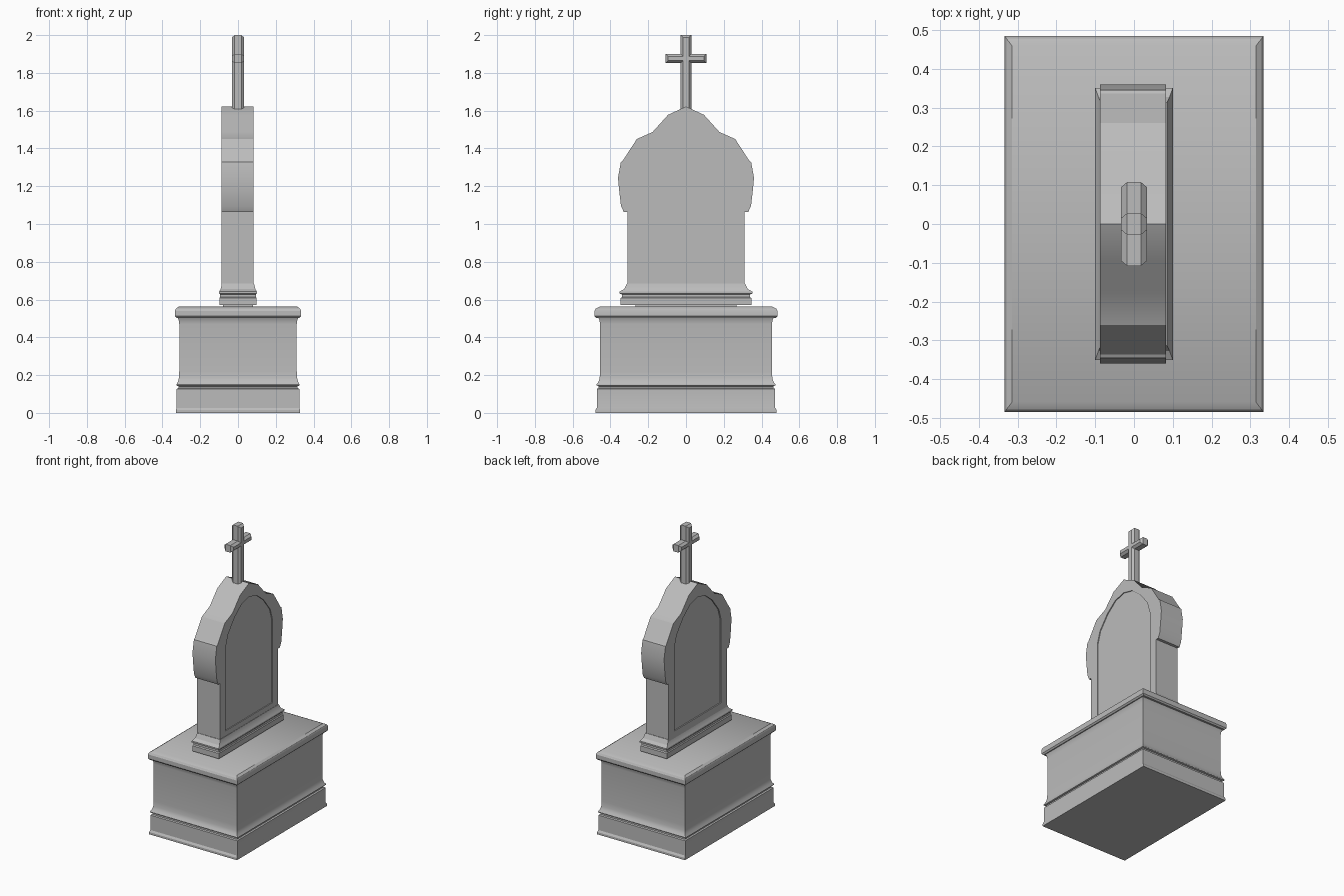
import bpy
import bmesh

old = bpy.data.objects.get("Cube")
if old:
    bpy.data.objects.remove(old, do_unlink=True)

stone = bpy.data.materials.new("grey stone")
stone.use_nodes = True
GREY = (0.5, 0.5, 0.5, 1)
stone.diffuse_color = GREY
stone.node_tree.nodes["Principled BSDF"].inputs["Base Color"].default_value = GREY


def loft(name, rings):
    """Skin a list of equal-length point rings and cap both ends."""
    bm = bmesh.new()
    loops = [[bm.verts.new(p) for p in ring] for ring in rings]
    for a, b in zip(loops, loops[1:]):
        for i in range(len(a)):
            j = (i + 1) % len(a)
            bm.faces.new((a[i], a[j], b[j], b[i]))
    bm.faces.new(loops[0])
    bm.faces.new(loops[-1])
    bmesh.ops.recalc_face_normals(bm, faces=bm.faces)
    mesh = bpy.data.meshes.new(name)
    bm.to_mesh(mesh)
    bm.free()
    mesh.materials.append(stone)
    obj = bpy.data.objects.new(name, mesh)
    bpy.context.collection.objects.link(obj)
    return obj


def moulding(name, profile):
    """Rectangular moulded block from (half x, half y, z) levels."""
    return loft(name, [[(-x, -y, z), (x, -y, z), (x, y, z), (-x, y, z)]
                       for x, y, z in profile])


def mirrored(half):
    """Close a half outline of (y, z) across y = 0; the last point is the apex."""
    return half + [(-y, z) for y, z in reversed(half[:-1])]


def plate(name, outline, x0, x1):
    return loft(name, [[(x, y, z) for y, z in outline] for x in (x0, x1)])


def smooth(obj):
    bpy.ops.object.select_all(action="DESELECT")
    obj.select_set(True)
    bpy.context.view_layer.objects.active = obj
    bpy.ops.object.shade_smooth_by_angle(angle=0.5)


# Large plinth: footing, groove, flared body and overhanging lid
footing = moulding("plinth_footing", [
    (.328, .48, 0), (.328, .48, .015), (.325, .472, .027), (.325, .472, .127),
    (.316, .463, .131), (.316, .463, .141)])
body = moulding("plinth_body", [
    (.316, .463, .141), (.326, .473, .145), (.326, .473, .151), (.318, .463, .165),
    (.313, .457, .185), (.311, .455, .22), (.311, .455, .47), (.314, .458, .492),
    (.320, .465, .505)])
lid = moulding("plinth_lid", [
    (.325, .477, .503), (.334, .485, .512), (.334, .485, .54),
    (.329, .478, .552), (.314, .459, .562)])

# Stepped foot under the headstone
foot = moulding("headstone_foot", [
    (.08, .268, .555), (.08, .268, .572), (.099, .346, .572), (.099, .346, .608),
    (.094, .338, .613), (.094, .338, .626), (.1, .351, .632), (.1, .351, .642),
    (.092, .328, .655), (.085, .313, .685)])

# Headstone slab with wide shoulders and a pointed head
slab = plate("headstone_slab", mirrored([
    (.31, .65), (.31, 1.063), (.329, 1.063), (.344, 1.095), (.353, 1.17),
    (.36, 1.245), (.345, 1.328), (.337, 1.332), (.26, 1.45), (.177, 1.487),
    (.095, 1.578), (0, 1.622)]), -.088, .083)

# Shallow arched panels sunk into both broad sides
arch = mirrored([(.25, .72), (.25, 1.28), (.225, 1.36), (.155, 1.45),
                 (.08, 1.51), (0, 1.53)])
for x0, x1 in ((-.15, -.08), (.077, .15)):
    cutter = plate("panel_cutter", arch, x0, x1)
    cutter.hide_render = True
    cut = slab.modifiers.new("sunk_panel", "BOOLEAN")
    cut.operation = "DIFFERENCE"
    cut.solver = "EXACT"
    cut.object = cutter
    bpy.ops.object.select_all(action="DESELECT")
    slab.select_set(True)
    bpy.context.view_layer.objects.active = slab
    bpy.ops.object.modifier_apply(modifier=cut.name)
    bpy.data.objects.remove(cutter, do_unlink=True)


# Cross with bevelled broad faces
def cross_ring(x, d):
    w, arm, low, high, top = .028 - d, .108 - d, 1.852 + d, 1.9 - d, 2 - d
    half = [(w, 1.59), (w, low), (arm, low), (arm, high), (w, high), (w, top)]
    return [(x, y, z) for y, z in half + [(-y, z) for y, z in reversed(half)]]


cross = loft("cross", [cross_ring(x, d) for x, d in (
    (-.033, .013), (-.018, 0), (.018, 0), (.033, .013))])

for part in (footing, body, lid, foot, slab):
    smooth(part)
